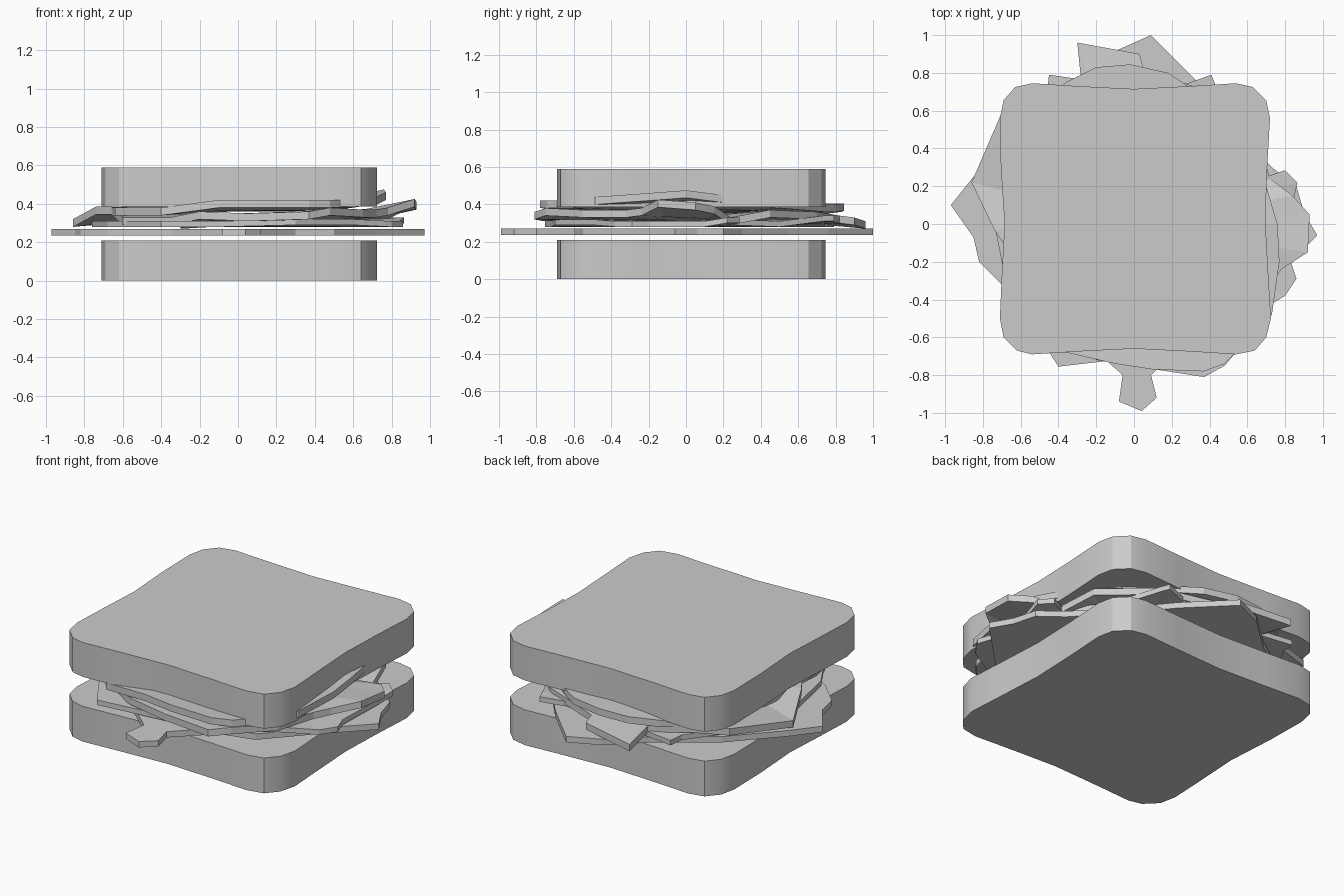
import bpy, bmesh


def make(name, bm):
    bmesh.ops.recalc_face_normals(bm, faces=bm.faces)
    me = bpy.data.meshes.new(name)
    bm.to_mesh(me)
    bm.free()
    ob = bpy.data.objects.new(name, me)
    bpy.context.collection.objects.link(ob)
    return ob


def slab(name, outline, z0, z1):
    bm = bmesh.new()
    face = bm.faces.new([bm.verts.new((x, y, z0)) for x, y in outline])
    res = bmesh.ops.extrude_face_region(bm, geom=[face])
    top = [v for v in res["geom"] if isinstance(v, bmesh.types.BMVert)]
    bmesh.ops.translate(bm, verts=top, vec=(0, 0, z1 - z0))
    return make(name, bm)


def sheet(name, outline, zc, t, inner=0.72):
    """Draped sheet: rim points (x, y, top z), flattening to zc inside."""
    bm = bmesh.new()
    n = len(outline)
    layers = []
    for d in (0, t):
        rim = [bm.verts.new((x, y, z - d)) for x, y, z in outline]
        mid = [bm.verts.new((x * inner, y * inner, z * 0.3 + zc * 0.7 - d)) for x, y, z in outline]
        c = bm.verts.new((0, 0, zc - d))
        for i in range(n):
            j = (i + 1) % n
            bm.faces.new((rim[i], rim[j], mid[j], mid[i]))
            bm.faces.new((mid[i], mid[j], c))
        layers.append(rim)
    a, b = layers
    for i in range(n):
        j = (i + 1) % n
        bm.faces.new((a[i], b[i], b[j], a[j]))
    return make(name, bm)


# bread slices
bread = [(0, .715), (-.3, .73), (-.54, .745), (-.63, .725), (-.69, .655), (-.71, .56),
         (-.705, .3), (-.685, 0), (-.7, -.27), (-.71, -.5), (-.69, -.6), (-.62, -.67), (-.54, -.69),
         (-.3, -.675), (0, -.66), (.3, -.675), (.54, -.69), (.64, -.67), (.70, -.6), (.725, -.5),
         (.71, -.25), (.695, .02), (.705, .3), (.72, .56), (.70, .655), (.63, .725), (.54, .745), (.3, .73)]
for nm, z0, z1 in (("lower_bread", 0, .21), ("upper_bread", .385, .59)):
    slab(nm, bread, z0, z1)
    o = bpy.data.objects[nm]
    bpy.context.view_layer.objects.active = o
    o.select_set(True)
    bpy.ops.object.shade_smooth_by_angle()
    o.select_set(False)

# flat lobed leaf
leaf = [(.97, -.06), (.9, .06), (.86, .2), (.73, .3), (.5, .55), (.33, .76), (.09, 1), (-.09, .92),
        (-.3, .73), (-.6, .52), (-.85, .25), (-.97, .1), (-.85, -.07), (-.82, -.2), (-.68, -.34),
        (-.34, -.55), (-.06, -.8), (-.08, -.94), (.04, -.99), (.12, -.92), (.09, -.8),
        (.3, -.6), (.5, -.55), (.73, -.3)]
slab("flat_leaf", leaf, .235, .27)

# lower filling slice with small corners
sheet("lower_filling", [
    (.84, .1, .31), (.865, .22, .33), (.8, .285, .33), (.7, .24, .32), (.55, .5, .31), (.43, .74, .34),
    (.41, .79, .34), (.27, .74, .33), (-.1, .74, .31), (-.45, .79, .31), (-.46, .7, .31), (-.68, .4, .31),
    (-.76, .1, .31), (-.68, -.3, .31), (-.5, -.6, .31), (-.4, -.755, .31), (-.1, -.72, .31),
    (.3, -.7, .32), (.6, -.5, .32), (.8, -.38, .31), (.86, -.29, .31), (.83, -.2, .31)], .31, .03)

# wavy draped filling
sheet("wavy_filling", [
    (.93, .05, .41), (.84, .15, .39), (.72, .24, .33), (.66, .45, .37), (.4, .7, .36), (.05, .82, .34),
    (.03, .9, .33), (-.3, .96, .31), (-.28, .76, .34), (-.5, .66, .36), (-.7, .59, .37), (-.86, .22, .32),
    (-.74, -.03, .385), (-.66, -.15, .385), (-.6, -.45, .33), (-.35, -.62, .33), (-.2, -.72, .36),
    (.05, -.76, .35), (.37, -.81, .36), (.48, -.75, .38), (.65, -.55, .37), (.72, -.32, .37),
    (.78, -.24, .38), (.92, -.15, .425)], .35, .04)

# upper tilted slice
sheet("upper_filling", [
    (.7, .2, .45), (.6, .5, .42), (.27, .74, .4), (.18, .8, .4), (-.02, .845, .405), (-.2, .83, .4),
    (-.36, .75, .39), (-.6, .55, .38), (-.67, .1, .38), (-.64, -.35, .38), (-.4, -.67, .38),
    (-.1, -.74, .42), (.1, -.77, .42), (.37, -.78, .42), (.48, -.74, .42), (.6, -.62, .42),
    (.73, -.48, .44), (.77, -.2, .46), (.76, 0, .475)], .4, .04)
